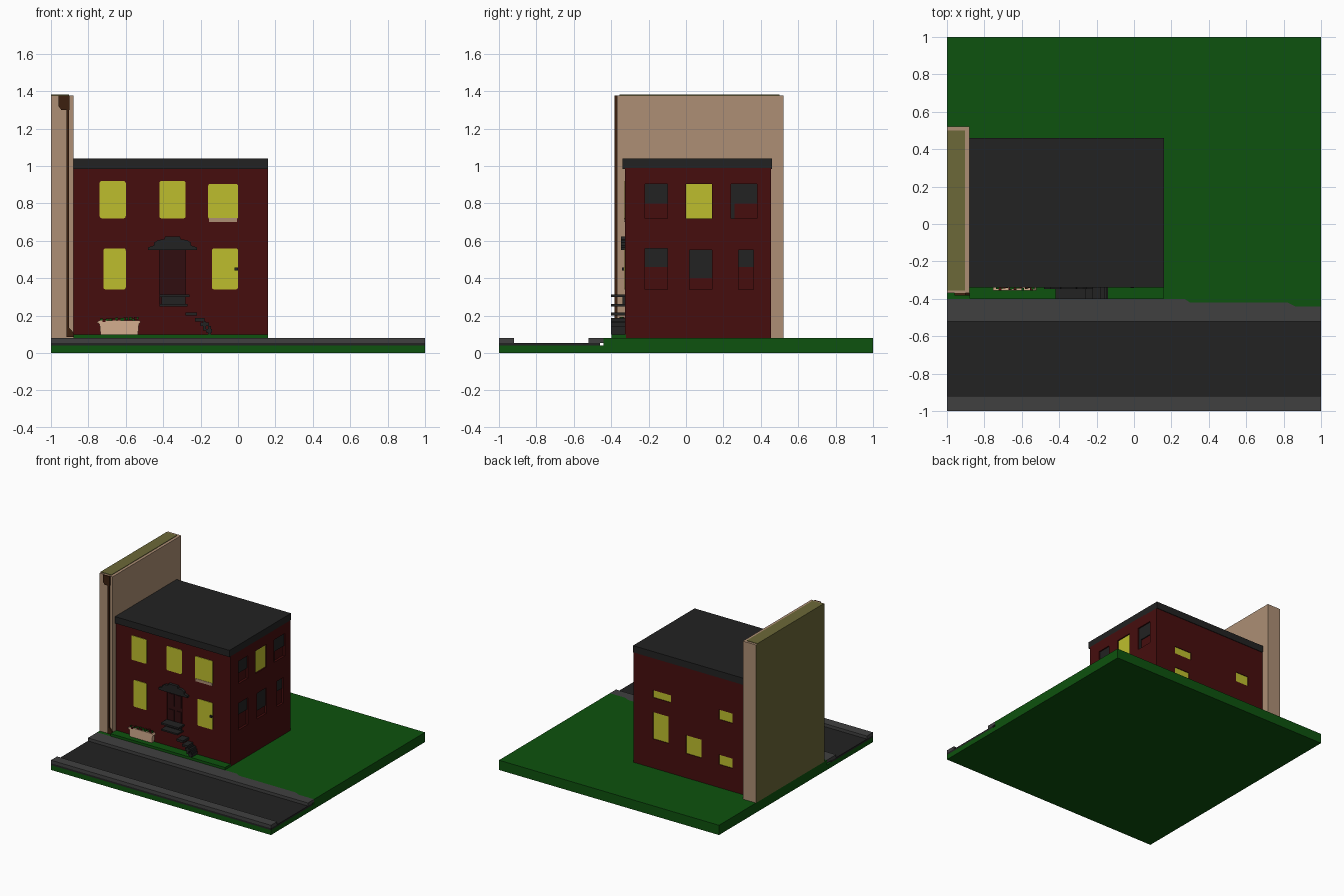
import bpy, bmesh, math, random
from mathutils import Vector

if "Cube" in bpy.data.objects:
    bpy.data.objects.remove(bpy.data.objects["Cube"])
random.seed(3)


def material(name, rgb):
    """Flat material from 0-255 display values, converted to linear."""
    lin = [c / 255 / 12.92 if c <= 10 else ((c / 255 + 0.055) / 1.055) ** 2.4 for c in rgb]
    m = bpy.data.materials.new(name)
    m.use_nodes = True
    m.diffuse_color = (*lin, 1)
    bsdf = m.node_tree.nodes["Principled BSDF"]
    bsdf.inputs["Base Color"].default_value = (*lin, 1)
    bsdf.inputs["Roughness"].default_value = 0.9
    return m


GREEN = material("grass green", (13, 82, 14))
BLACK = material("charcoal", (34, 34, 34))
GREY = material("pavement grey", (64, 64, 64))
RED = material("brick red", (70, 13, 13))
YELLOW = material("lit window yellow", (190, 190, 45))
TAN = material("plaster tan", (173, 143, 117))
OLIVE = material("olive", (108, 104, 56))
BROWN = material("pipe brown", (60, 32, 15))
DOOR = material("door maroon", (48, 13, 16))
CREAM = material("planter cream", (212, 174, 143))


def make(name, bm, *mats):
    bmesh.ops.recalc_face_normals(bm, faces=bm.faces)
    me = bpy.data.meshes.new(name)
    bm.to_mesh(me)
    bm.free()
    for m in mats:
        me.materials.append(m)
    ob = bpy.data.objects.new(name, me)
    bpy.context.scene.collection.objects.link(ob)
    return ob


def add_box(bm, x0, x1, y0, y1, z0, z1):
    vs = bmesh.ops.create_cube(bm, size=1)["verts"]
    for v in vs:
        v.co = Vector((x0 if v.co.x < 0 else x1, y0 if v.co.y < 0 else y1, z0 if v.co.z < 0 else z1))


def boxes(name, mat, *dims):
    bm = bmesh.new()
    for d in dims:
        add_box(bm, *d)
    return make(name, bm, mat)


def prism(name, mat, points, offset):
    """Extrude a closed 3D outline along an offset vector."""
    bm = bmesh.new()
    f = bm.faces.new([bm.verts.new(p) for p in points])
    out = bmesh.ops.extrude_face_region(bm, geom=[f])["geom"]
    bmesh.ops.translate(bm, vec=offset, verts=[g for g in out if isinstance(g, bmesh.types.BMVert)])
    return make(name, bm, mat)


def rounded_front(name, mat, x0, x1, z0, z1, y, depth, r=0.012):
    """Thin front-facing plate with rounded corners."""
    pts = []
    corners = [(x1 - r, z1 - r, 0), (x0 + r, z1 - r, 90), (x0 + r, z0 + r, 180), (x1 - r, z0 + r, 270)]
    for cx, cz, start in corners:
        for k in range(4):
            a = math.radians(start + 30 * k)
            pts.append((cx + r * math.cos(a), y, cz + r * math.sin(a)))
    return prism(name, mat, pts, (0, -depth, 0))


# Ground, road and pavements
boxes("ground_base", GREEN, (-1, 1, -1, 1, 0, 0.04))
boxes("road", BLACK, (-1, 1, -1, -0.46, 0.04, 0.055))
boxes("near_pavement", GREY, (-1, 1, -1, -0.92, 0.055, 0.08))
edge = [(-1, -0.40), (0.27, -0.40), (0.30, -0.42), (0.82, -0.42), (0.86, -0.44), (1, -0.44)]
prism("far_pavement", GREY, [(-1, -0.52, 0.055), (1, -0.52, 0.055)] + [(x, y, 0.055) for x, y in edge[::-1]],
      (0, 0, 0.025))
prism("lawn", GREEN, [(x, y, 0.04) for x, y in edge] + [(1, 1, 0.04), (-1, 1, 0.04)], (0, 0, 0.04))
boxes("front_garden", GREEN, (-0.88, 0.16, -0.398, -0.32, 0.08, 0.1))

# House shell, with openings cut into it
HX0, HX1, HY0, HY1 = -0.88, 0.16, -0.325, 0.455
REC = 0.018
house = boxes("house_walls", RED, (HX0, HX1, HY0, HY1, 0.08, 0.99))
# Side openings: y0, y1, z0, z1, bottom of the pane, pane colour
side = [(-0.22, -0.10, 0.72, 0.905, 0.80, BLACK), (0.0, 0.14, 0.72, 0.905, 0.72, YELLOW),
        (0.24, 0.38, 0.72, 0.905, 0.80, BLACK), (-0.22, -0.10, 0.34, 0.56, 0.46, BLACK),
        (0.02, 0.14, 0.34, 0.55, 0.40, BLACK), (0.28, 0.36, 0.34, 0.55, 0.46, BLACK)]
# Back openings: x0, x1, z0, z1
back = [(-0.18, -0.02, 0.66, 0.72), (-0.74, -0.62, 0.64, 0.72), (-0.16, -0.02, 0.32, 0.54),
        (-0.46, -0.32, 0.28, 0.43), (-0.74, -0.62, 0.27, 0.35)]
cut = [(HX1 - REC, HX1 + 0.1, a, b, c, d) for a, b, c, d, _, _ in side]
cut += [(a, b, HY1 - 0.01, HY1 + 0.1, c, d) for a, b, c, d in back]
cut += [(-0.42, -0.28, HY0 - 0.1, HY0 + REC, 0.26, 0.56)]
cutter = boxes("opening_cutter", RED, *cut)
cutter.hide_render = True
mod = house.modifiers.new("openings", "BOOLEAN")
mod.operation, mod.solver, mod.object = "DIFFERENCE", "EXACT", cutter
bpy.context.view_layer.objects.active = house
bpy.ops.object.modifier_apply(modifier=mod.name)
bpy.data.objects.remove(cutter)

# Panes in the openings
for i, (a, b, c, d, pane, mat) in enumerate(side):
    boxes(f"side_window_{i + 1}", mat, (HX1 - REC, HX1 - REC + 0.008, a, b, pane, d))
boxes("side_window_frame_edge", BLACK, (HX1 - REC, HX1 - REC + 0.008, 0.24, 0.26, 0.72, 0.80))
for i, (a, b, c, d) in enumerate(back):
    boxes(f"back_window_{i + 1}", YELLOW, (a, b, HY1 - 0.01, HY1 - 0.005, c, d))

# Front windows
front = [(-0.74, -0.60, 0.72, 0.92), (-0.42, -0.28, 0.72, 0.92), (-0.16, 0.0, 0.715, 0.905),
         (-0.72, -0.60, 0.34, 0.56), (-0.14, 0.0, 0.34, 0.56)]
for i, (a, b, c, d) in enumerate(front):
    rounded_front(f"front_window_{i + 1}", YELLOW, a, b, c, d, HY0, 0.004)
boxes("front_window_sill", TAN, (-0.155, -0.005, HY0 - 0.007, HY0, 0.70, 0.722))
boxes("window_latch", BLACK, (-0.02, 0.0, HY0 - 0.018, HY0, 0.442, 0.458))

# Roof slab with a front overhang
boxes("roof", BLACK, (HX0, HX1, -0.34, 0.46, 0.985, 1.04))

# Door with raised panels and a stepped hood
boxes("front_door", DOOR, (-0.42, -0.28, HY0 + REC - 0.006, HY0 + REC, 0.26, 0.56))
boxes("door_panels", DOOR, *[(x, x + 0.045, HY0 + REC - 0.011, HY0 + REC - 0.006, z, z + 0.1)
                             for x in (-0.405, -0.34) for z in (0.3, 0.43)])
hood = [(0.13, 0.55), (0.13, 0.565), (0.10, 0.575), (0.10, 0.59), (0.075, 0.605), (0.045, 0.607), (0.04, 0.622)]
prism("door_hood", BLACK, [(-0.35 + w, HY0, z) for w, z in hood] + [(-0.35 - w, HY0, z) for w, z in hood[::-1]],
      (0, -0.022, 0))

# Landing slabs and stairs going down to the right
boxes("door_landing", BLACK, (-0.42, -0.26, -0.40, HY0, 0.30, 0.314), (-0.42, -0.27, -0.40, HY0, 0.25, 0.262),
      (-0.41, -0.28, -0.34, HY0, 0.262, 0.30))
stairs = [(-0.28, -0.22, 0.20), (-0.23, -0.18, 0.17), (-0.20, -0.155, 0.145), (-0.17, -0.14, 0.11)]
boxes("stairs", BLACK, *[(a, b, -0.40, HY0, z, z + 0.018) for a, b, z in stairs],
      (-0.187, -0.17, -0.40, HY0, 0.12, 0.17), (-0.16, -0.145, -0.40, HY0, 0.10, 0.145))

# Planter with leaves and flowers
profile = [(-0.735, 0.1), (-0.535, 0.1), (-0.53, 0.155), (-0.52, 0.165), (-0.53, 0.175), (-0.74, 0.175),
           (-0.755, 0.165), (-0.74, 0.155)]
prism("planter", CREAM, [(x, HY0, z) for x, z in profile], (0, -0.03, 0))


def sprigs(name, mat, count, size):
    bm = bmesh.new()
    for i in range(count):
        x = -0.735 + 0.2 * (i + 0.5) / count + random.uniform(-0.006, 0.006)
        y, z = random.uniform(-0.35, -0.335), random.uniform(0.172, 0.186)
        add_box(bm, x - size, x + size, y - size, y + size, z - size, z + size)
    return make(name, bm, mat)


sprigs("planter_leaves", GREEN, 12, 0.007)
sprigs("planter_flowers", RED, 7, 0.008)

# Tall boundary wall, olive on its outer side
wall = boxes("boundary_wall", TAN, (-1, -0.88, -0.37, 0.52, 0.08, 1.378))
wall.data.materials.append(OLIVE)
for p in wall.data.polygons:
    p.material_index = 1 if p.normal.x < -0.5 else 0
boxes("boundary_wall_cap", OLIVE, (-1, -0.903, -0.355, 0.50, 1.376, 1.382))

# Drainpipe and hopper
boxes("drainpipe", BROWN, (-0.917, -0.903, -0.382, -0.368, 0.1, 1.31))
hopper = [(-0.96, 1.378), (-0.902, 1.378), (-0.902, 1.3), (-0.945, 1.3), (-0.96, 1.32)]
prism("drain_hopper", BROWN, [(x, -0.368, z) for x, z in hopper], (0, -0.014, 0))
foot = [(-0.917, 0.085), (-0.88, 0.085), (-0.88, 0.11), (-0.903, 0.135), (-0.917, 0.135)]
prism("drain_foot", BROWN, [(x, -0.368, z) for x, z in foot], (0, -0.014, 0))
